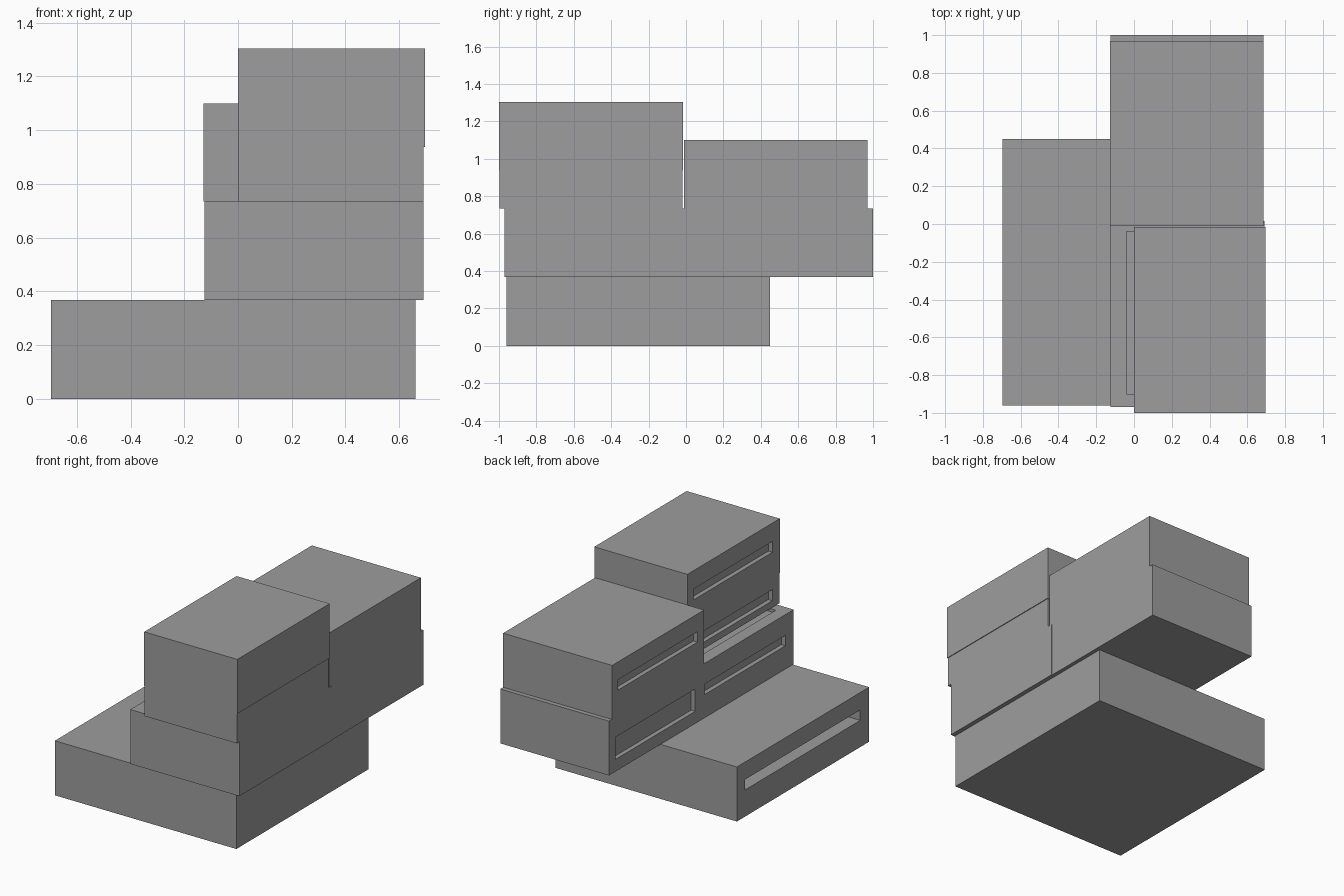
import bpy
import bmesh
from mathutils import Vector

cube = bpy.data.objects.get("Cube")
if cube:
    bpy.data.objects.remove(cube, do_unlink=True)

grey = bpy.data.materials.new("concrete_grey")
grey.use_nodes = True
colour = (0.34, 0.34, 0.34, 1)
grey.diffuse_color = colour
grey.node_tree.nodes["Principled BSDF"].inputs["Base Color"].default_value = colour


def recess(bm, normal, low, high, depth):
    """Sink a rectangle, given by its opposite corners, into one face."""
    normal = Vector(normal)
    bm.normal_update()
    face = next(f for f in bm.faces if f.normal.dot(normal) > 0.9)
    for sink in (0, depth):
        bmesh.ops.inset_individual(bm, faces=[face], thickness=0.01)
        centre = face.calc_center_median()
        for v in face.verts:
            for axis in range(3):
                if abs(normal[axis]) < 0.5:
                    v.co[axis] = low[axis] if v.co[axis] < centre[axis] else high[axis]
            v.co -= normal * sink


def module(name, low, high, slot_y, slot_z, depth=0.03, skylight=None):
    """Box module with a long window slot on its right side."""
    bm = bmesh.new()
    bmesh.ops.create_cube(bm, size=1)
    for v in bm.verts:
        v.co = [b if c > 0 else a for c, a, b in zip(v.co, low, high)]
    if skylight:
        recess(bm, (0, 0, 1), *skylight, 0.02)
    recess(bm, (-1, 0, 0), (0, slot_y[0], slot_z[0]), (0, slot_y[1], slot_z[1]), depth)
    mesh = bpy.data.meshes.new(name)
    bm.to_mesh(mesh)
    bm.free()
    mesh.materials.append(grey)
    obj = bpy.data.objects.new(name, mesh)
    bpy.context.collection.objects.link(obj)


# Ground floor with a deep slot
module("ground_floor", (-0.695, -0.96, 0), (0.66, 0.45, 0.368),
       (-0.865, 0.365), (0.18, 0.25), depth=0.2)

# Middle floor: front module with a roof recess, rear module overhanging
module("middle_front", (-0.125, -0.97, 0.368), (0.69, 0.015, 0.735),
       (-0.88, -0.02), (0.525, 0.595),
       skylight=((-0.04, -0.9, 0), (0.3, -0.04, 0)))
module("middle_rear", (-0.125, 0.015, 0.368), (0.686, 1, 0.735),
       (0.08, 0.93), (0.45, 0.6))

# Upper floor and tower
module("upper_rear", (-0.128, -0.01, 0.735), (0.686, 0.97, 1.1),
       (0.06, 0.91), (0.91, 0.98))
module("tower_lower", (0, -0.998, 0.735), (0.69, -0.02, 0.937),
       (-0.92, -0.08), (0.78, 0.855))
module("tower_upper", (0, -1, 0.937), (0.695, -0.015, 1.304),
       (-0.92, -0.08), (1.107, 1.18))
